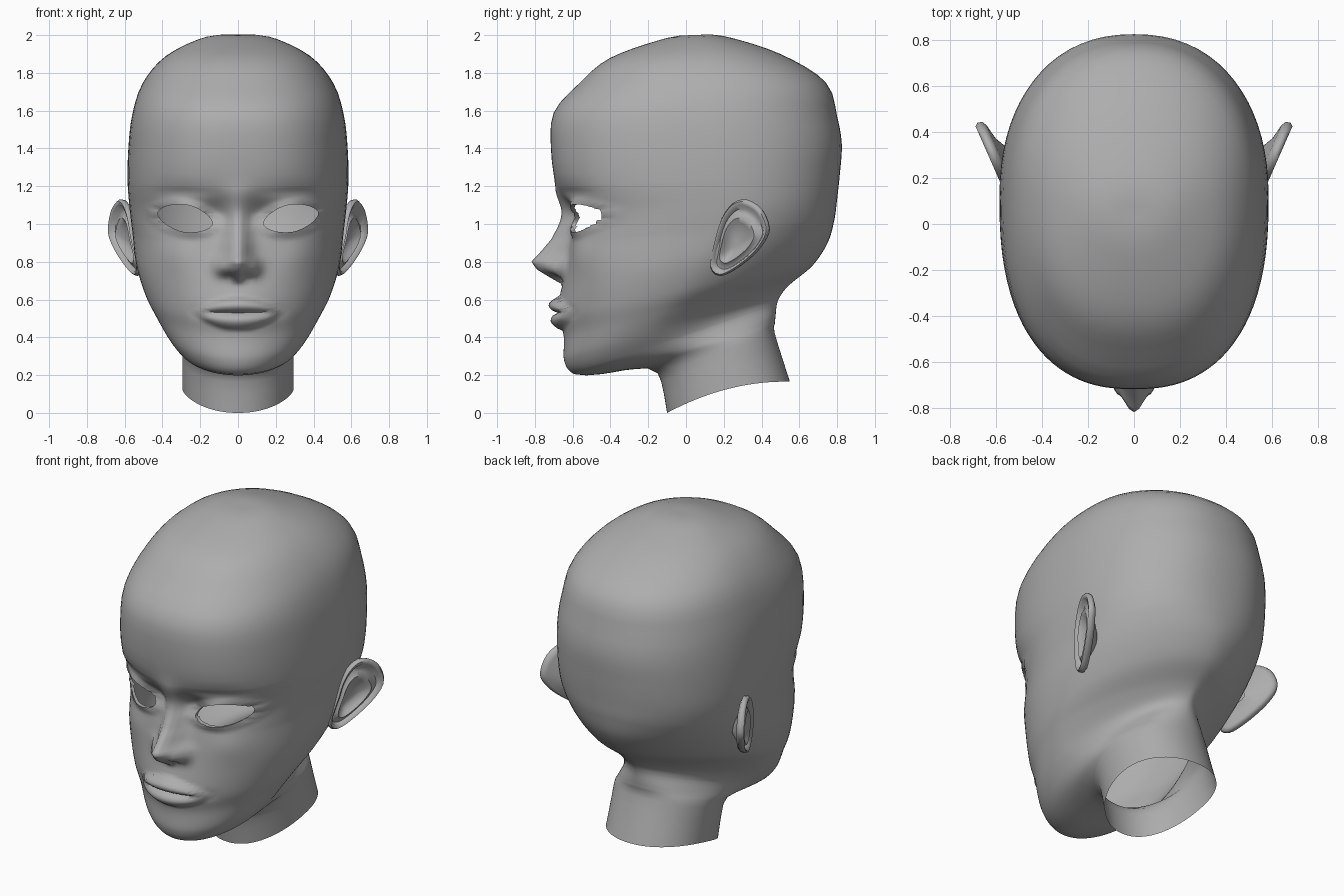
import bpy, bmesh
from math import sin, cos, pi, exp, ceil, hypot, radians
from mathutils import Vector

cube = bpy.data.objects.get("Cube")
if cube:
    bpy.data.objects.remove(cube, do_unlink=True)

# Tilted head sections, neck to crown:
# front y, front z, back y, back z, half width, front roundness, rear roundness
SECTIONS = [
    (-.10, .00, .55, .165, .295, 2.1, 2.1),
    (-.15, .21, .47, .42, .295, 2.1, 2.1),
    (-.27, .232, .47, .47, .30, 2, 2),
    (-.45, .205, .475, .52, .305, 2, 1.9),
    (-.59, .205, .48, .57, .325, 2, 1.7),
    (-.645, .28, .50, .62, .375, 2, 1.55),
    (-.635, .42, .55, .68, .44, 2.1, 1.6),
    (-.65, .53, .67, .78, .495, 2.2, 1.75),
    (-.645, .70, .75, .90, .54, 2.3, 1.9),
    (-.62, .90, .785, 1.02, .56, 2.4, 2.1),
    (-.60, 1.05, .80, 1.13, .575, 2.5, 2.2),
    (-.685, 1.20, .815, 1.27, .585, 2.45, 2.25),
    (-.715, 1.40, .825, 1.42, .58, 2.45, 2.25),
    (-.70, 1.59, .80, 1.57, .56, 2.4, 2.25),
    (-.57, 1.74, .74, 1.75, .505, 2.35, 2.2),
    (-.40, 1.88, .50, 1.90, .38, 2.3, 2.2),
    (-.10, 1.985, .20, 1.995, .17, 2.1, 2.1),
    (.05, 2.0, .05, 2.0, 0, 2, 2),
]
COLUMNS = 44
MOUTH_Z = .53
# Height, ridge depth and ridge half width of the nose
NOSE = [(.68, 0, .05), (.72, .08, .06), (.76, .15, .07), (.80, .185, .075),
        (.85, .145, .065), (.92, .095, .06), (1.05, .06, .055),
        (1.12, .035, .06), (1.22, 0, .08)]
EYE = Vector((.28, 0, 1.03))
EYE_TILT, EYE_POWER = radians(12), 1.7

# Grey skin
skin = bpy.data.materials.new("skin")
skin.use_nodes = True
skin.diffuse_color = (.42, .42, .42, 1)
skin.node_tree.nodes["Principled BSDF"].inputs["Base Color"].default_value = skin.diffuse_color


def catmull(p0, p1, p2, p3, t):
    return [.5 * (2 * b + (c - a) * t + (2 * a - 5 * b + 4 * c - d) * t ** 2
                  + (3 * b - a - 3 * c + d) * t ** 3)
            for a, b, c, d in zip(p0, p1, p2, p3)]


def lookup(z, table):
    for a, b in zip(table, table[1:]):
        if a[0] <= z <= b[0]:
            t = (z - a[0]) / (b[0] - a[0])
            return [p + (q - p) * t for p, q in zip(a[1:], b[1:])]
    return [0, 1]


def bump(x, z, cx, cz, sx, sz):
    return exp(-((x - cx) / sx) ** 2 - ((z - cz) / sz) ** 2)


def eye_distance(co):
    """One on the outline of the eye opening, less inside it."""
    dx, dz = co.x - EYE.x, co.z - EYE.z
    u = dx * cos(EYE_TILT) + dz * sin(EYE_TILT)
    v = dz * cos(EYE_TILT) - dx * sin(EYE_TILT)
    return (abs(u / .148) ** EYE_POWER + abs(v / .072) ** EYE_POWER) ** (1 / EYE_POWER)


def lip(x, z, height, depth):
    span = max(0, 1 - (x / .22) ** 2)
    u = (z - MOUTH_Z) / (height * span ** .8) if span > .01 else -1
    return depth * span ** .5 * sin(pi * u) ** .7 if 0 < u < 1 else 0


def face_relief(co):
    """Forward depth of the facial features."""
    x, z = co.x, co.z
    depth, width = lookup(z, NOSE)
    d = depth * exp(-(x / width) ** 2)
    d += .055 * bump(x, z, .085, .765, .032, .045)     # nostril wing
    d -= .03 * bump(x, z, .045, .715, .025, .02)       # nostril
    d += .03 * bump(x, z, 0, MOUTH_Z, .2, .13)         # muzzle
    d += lip(x, z, .085, .05) + lip(x, z, -.095, .045)
    d -= .01 * bump(x, z, .22, MOUTH_Z, .03, .03)      # mouth corner
    d += .02 * bump(x, z, .34, .84, .12, .1)           # cheek
    d -= .025 * bump(x, z, .13, 1.04, .05, .07)        # inner socket
    d -= .015 * bump(x, z, .3, 1.17, .14, .03)         # lid crease
    d += .025 * exp(-((eye_distance(co) - 1.1) / .25) ** 2)  # eyelids
    return d


def finish(name, bm, angle):
    bmesh.ops.recalc_face_normals(bm, faces=bm.faces)
    mesh = bpy.data.meshes.new(name)
    bm.to_mesh(mesh)
    bm.free()
    mesh.materials.append(skin)
    obj = bpy.data.objects.new(name, mesh)
    bpy.context.collection.objects.link(obj)
    bpy.ops.object.select_all(action='DESELECT')
    obj.select_set(True)
    bpy.context.view_layer.objects.active = obj
    bpy.ops.object.shade_smooth_by_angle(angle=radians(angle))
    mirror = obj.modifiers.new("Mirror", 'MIRROR')
    mirror.merge_threshold = .0005


def bridge(bm, rings, closed=False):
    for low, high in zip(rings, rings[1:]):
        count = len(low)
        for i in range(count if closed else count - 1):
            j = (i + 1) % count
            bm.faces.new((low[i], low[j], high[j], high[i]))


def section_ring(bm, section):
    yf, zf, yb, zb, w, front, rear = section
    # A pointed rear moves the widest place forward, to the jaw
    middle = yf + (.53 - .2 * max(0, 2.1 - rear)) * (yb - yf)
    bow = .045 * max(0, 1 - zf / .15)
    ring = []
    for i in range(COLUMNS + 1):
        t = pi * (i / COLUMNS) ** 1.3
        s, c = max(0, sin(t)), cos(t)
        end, n = (yf, front) if c > 0 else (yb, rear)
        x = w * s ** (2 / n) if 0 < i < COLUMNS else 0
        y = middle + abs(c) ** (2 / n) * (end - middle)
        u = (y - yf) / max(yb - yf, .001)
        z = zf + (zb - zf) * u + bow * 4 * u * (1 - u)
        co = Vector((x, y, z))
        if y < -.2:
            co.y -= face_relief(co)
        ring.append(bm.verts.new(co))
    return ring


# Head: half loft, with finer rings over the face
bm = bmesh.new()
rings = []
last = len(SECTIONS) - 1
for k in range(last):
    a, b = SECTIONS[k], SECTIONS[k + 1]
    near = SECTIONS[max(k - 1, 0)], a, b, SECTIONS[min(k + 2, last)]
    step = .015 if 4 <= k <= 10 else .07
    parts = ceil(hypot(b[0] - a[0], b[1] - a[1]) / step)
    for j in range(parts):
        rings.append(section_ring(bm, catmull(*near, j / parts)))
rings.append(section_ring(bm, SECTIONS[-1]))
bridge(bm, rings)
bmesh.ops.remove_doubles(bm, verts=bm.verts, dist=.0005)

# Eye opening with a neat outline and a thin inner lid
inside = [v for v in bm.verts if v.co.y < -.2 and eye_distance(v.co) < 1]
bmesh.ops.delete(bm, geom=inside, context='VERTS')
rim = [e for e in bm.edges if e.is_boundary
       and all(v.co.y < -.2 and v.co.x > .05 and eye_distance(v.co) < 2 for v in e.verts)]
for v in {v for e in rim for v in e.verts}:
    scale = 1 / eye_distance(v.co)
    v.co.x = EYE.x + (v.co.x - EYE.x) * scale
    v.co.z = EYE.z + (v.co.z - EYE.z) * scale
lid = bmesh.ops.extrude_edge_only(bm, edges=rim)["geom"]
for v in (g for g in lid if isinstance(g, bmesh.types.BMVert)):
    v.co.y += .025
finish("head", bm, 70)

# Ear: outline as y, z, then nested loops as scale, outward offset from back to bowl
OUTLINE = [(.18, .725), (.13, .77), (.15, .90), (.19, 1.03), (.25, 1.11), (.32, 1.13),
           (.40, 1.08), (.44, .98), (.41, .90), (.35, .83), (.26, .76)]
LAYERS = [(.2, -.08), (.55, -.045), (.88, -.032), (.98, -.02), (1, 0), (.95, .014),
          (.87, .01), (.79, -.014), (.68, -.01), (.59, .004), (.48, -.01), (.32, -.03), (.1, -.035)]
CENTER = Vector((0, .28, .93))
BOWL_SHIFT = Vector((0, -.03, -.04))
OUTWARD = Vector((.91, -.4, 0))

bm = bmesh.new()
loop = []
size = len(OUTLINE)
for k in range(size):
    points = [OUTLINE[(k + o) % size] for o in (-1, 0, 1, 2)]
    loop += [Vector((0, *catmull(*points, j / 3))) for j in range(3)]
rings = []
for scale, offset in LAYERS:
    ring = []
    for p in loop:
        co = CENTER + (p - CENTER) * scale + BOWL_SHIFT * (1 - scale)
        co.x = .61 + (co.y - CENTER.y) * .44 + min(0, co.z - CENTER.z) * .15
        ring.append(bm.verts.new(co + OUTWARD * offset))
    rings.append(ring)
bridge(bm, rings, closed=True)
bm.faces.new(rings[-1])
finish("ears", bm, 60)
